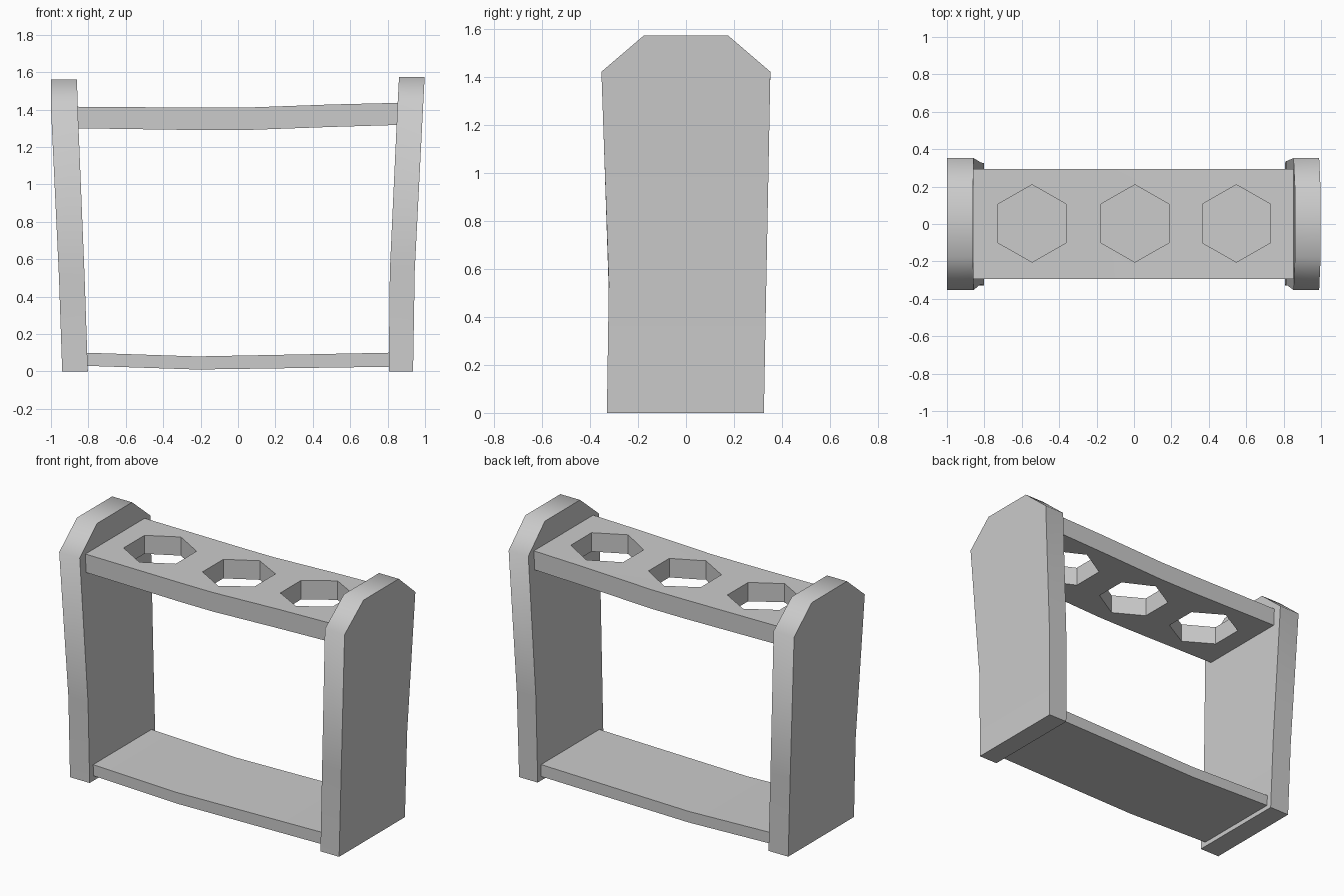
import bpy, bmesh, math

cube = bpy.data.objects.get("Cube")
if cube:
    bpy.data.objects.remove(cube, do_unlink=True)

grey = bpy.data.materials.new("plain grey")
grey.use_nodes = True
grey.diffuse_color = (0.6, 0.6, 0.6, 1)
bsdf = grey.node_tree.nodes["Principled BSDF"]
bsdf.inputs["Base Color"].default_value = (0.6, 0.6, 0.6, 1)
bsdf.inputs["Roughness"].default_value = 0.8


def finish(name, bm, angle):
    """Turn a bmesh into a shaded, coloured object."""
    bmesh.ops.recalc_face_normals(bm, faces=bm.faces)
    mesh = bpy.data.meshes.new(name)
    bm.to_mesh(mesh)
    bm.free()
    mesh.materials.append(grey)
    ob = bpy.data.objects.new(name, mesh)
    bpy.context.collection.objects.link(ob)
    bpy.ops.object.select_all(action='DESELECT')
    bpy.context.view_layer.objects.active = ob
    ob.select_set(True)
    bpy.ops.object.shade_smooth_by_angle(angle=math.radians(angle))
    return ob


def loft(rings):
    """Skin a stack of four-cornered rings and cap both ends."""
    bm = bmesh.new()
    loops = [[bm.verts.new(p) for p in ring] for ring in rings]
    for a, b in zip(loops, loops[1:]):
        for i in range(4):
            j = (i + 1) % 4
            bm.faces.new((a[i], a[j], b[j], b[i]))
    bm.faces.new(loops[0])
    bm.faces.new(loops[-1])
    return bm


def side_panel(name, rows):
    # rows: height, outer x, inner x, front y, back y
    rings = [[(xo, yf, z), (xi, yf, z), (xi, yb, z), (xo, yb, z)]
             for z, xo, xi, yf, yb in rows]
    return finish(name, loft(rings), 55)


def shelf(name, half_depth, stations):
    # stations: x, underside height, top height
    d = half_depth
    rings = [[(x, -d, lo), (x, d, lo), (x, d, hi), (x, -d, hi)]
             for x, lo, hi in stations]
    return finish(name, loft(rings), 25)


# Flared uprights with chamfered tops
side_panel("right_panel", [
    (0, -0.94, -0.803, -0.33, 0.325),
    (0.5, -0.957, -0.82, -0.322, 0.33),
    (1.41, -1.0, -0.857, -0.352, 0.352),
    (1.56, -1.0, -0.861, -0.175, 0.175)])
side_panel("left_panel", [
    (0, 0.936, 0.806, -0.33, 0.325),
    (0.54, 0.945, 0.812, -0.322, 0.335),
    (1.423, 0.99, 0.853, -0.353, 0.352),
    (1.575, 0.998, 0.861, -0.175, 0.175)])

# Sagging boards between the uprights
shelf("lower_shelf", 0.29, [
    (-0.82, 0.03, 0.1), (-0.22, 0.01, 0.08), (0.82, 0.025, 0.1)])
upper = shelf("upper_shelf", 0.295, [
    (-0.87, 1.3, 1.415), (-0.2, 1.29, 1.41), (0.03, 1.29, 1.41),
    (0.5, 1.307, 1.427), (0.87, 1.318, 1.436)])

# Three hexagonal holes through the upper board
bm = bmesh.new()
for cx in (-0.545, 0.005, 0.547):
    ring = []
    for k in range(6):
        a = math.radians(30 + 60 * k)
        ring.append(bm.verts.new((cx + 0.21 * math.cos(a),
                                  0.003 + 0.207 * math.sin(a), 1.1)))
    face = bm.faces.new(ring)
    new = bmesh.ops.extrude_face_region(bm, geom=[face])["geom"]
    bmesh.ops.translate(bm, vec=(0, 0, 0.6), verts=[
        v for v in new if isinstance(v, bmesh.types.BMVert)])
cutter = finish("hole_cutter", bm, 25)
cutter.hide_render = True

bpy.ops.object.select_all(action='DESELECT')
bpy.context.view_layer.objects.active = upper
upper.select_set(True)
cut = upper.modifiers.new("holes", 'BOOLEAN')
cut.operation = 'DIFFERENCE'
cut.solver = 'EXACT'
cut.object = cutter
bpy.ops.object.modifier_apply(modifier=cut.name)
bpy.data.objects.remove(cutter, do_unlink=True)
bpy.ops.object.shade_smooth_by_angle(angle=math.radians(25))
